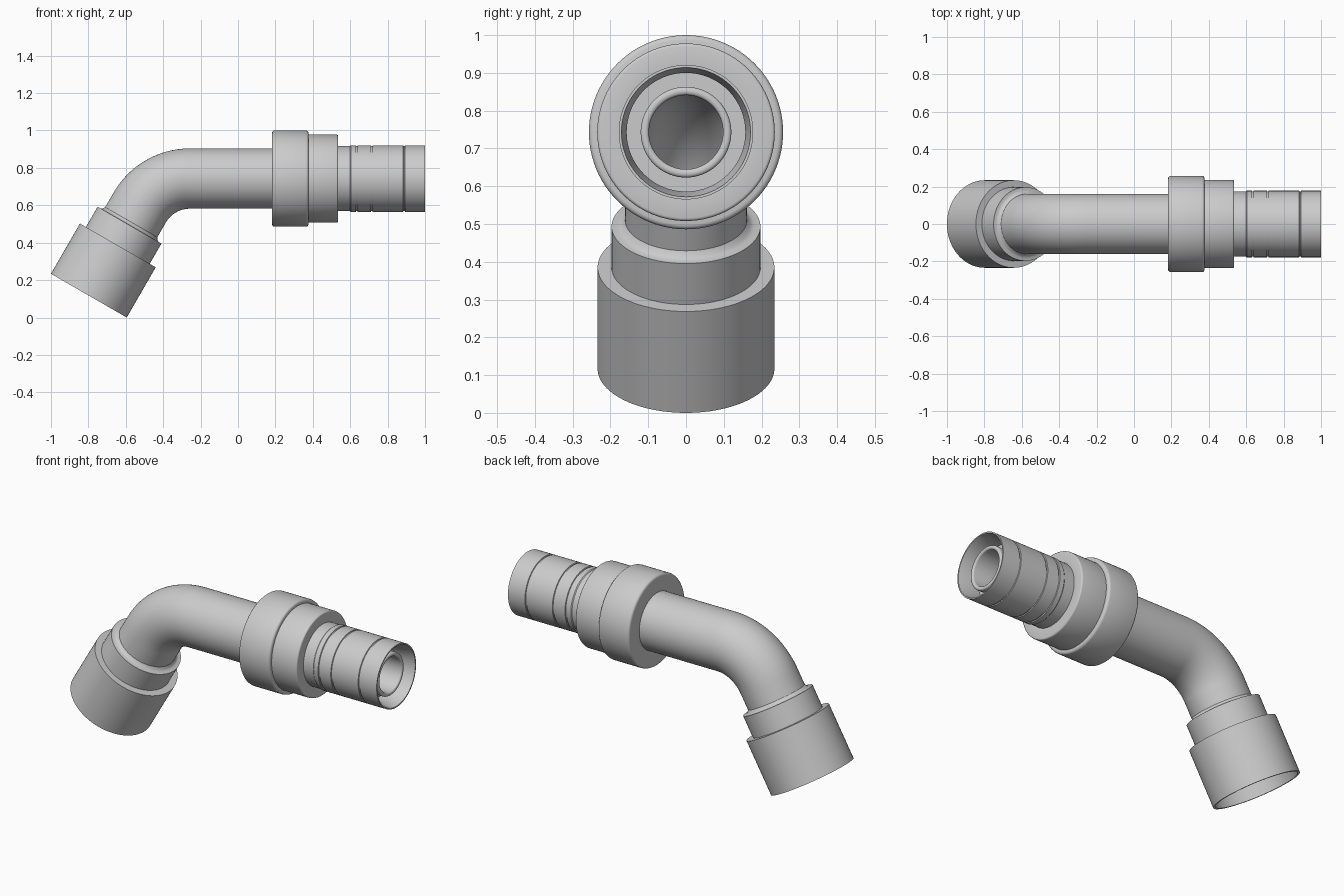
import bpy
import bmesh
import math
from mathutils import Vector

SEGMENTS = 96
AXIS_Z = 0.743
PIPE_R, BORE_R = 0.161, 0.098
BEND_R, BEND_ANGLE = 0.31, math.radians(60)
SOCKET_END = Vector((-0.7975, 0, 0.117))
SOCKET_DIR = Vector((math.cos(BEND_ANGLE), 0, math.sin(BEND_ANGLE)))
X_AXIS = Vector((1, 0, 0))

cube = bpy.data.objects.get("Cube")
if cube:
    bpy.data.objects.remove(cube, do_unlink=True)

steel = bpy.data.materials.new("grey_steel")
steel.use_nodes = True
steel.diffuse_color = (0.6, 0.6, 0.6, 1)
steel.node_tree.nodes["Principled BSDF"].inputs["Base Color"].default_value = (0.6, 0.6, 0.6, 1)


def ring_solid(name, stations, bevel=0):
    """Join a closed loop of rings, each given as (centre, axis, radius)."""
    bm = bmesh.new()
    rings = []
    for centre, axis, radius in stations:
        side = Vector((0, 1, 0))
        up = axis.cross(side)
        ring = []
        for i in range(SEGMENTS):
            a = math.tau * i / SEGMENTS
            ring.append(bm.verts.new(centre + radius * (math.cos(a) * side + math.sin(a) * up)))
        rings.append(ring)
    for k, ring in enumerate(rings):
        following = rings[(k + 1) % len(rings)]
        for i in range(SEGMENTS):
            j = (i + 1) % SEGMENTS
            bm.faces.new((ring[i], ring[j], following[j], following[i]))
    bmesh.ops.recalc_face_normals(bm, faces=bm.faces)
    mesh = bpy.data.meshes.new(name)
    bm.to_mesh(mesh)
    bm.free()
    mesh.materials.append(steel)
    obj = bpy.data.objects.new(name, mesh)
    bpy.context.collection.objects.link(obj)
    bpy.ops.object.select_all(action='DESELECT')
    obj.select_set(True)
    bpy.context.view_layer.objects.active = obj
    if bevel:
        mod = obj.modifiers.new("rounded_edges", 'BEVEL')
        mod.width = bevel
        mod.segments = 3
        mod.limit_method = 'ANGLE'
        mod.angle_limit = math.radians(40)
        bpy.ops.object.modifier_apply(modifier=mod.name)
    bpy.ops.object.shade_smooth_by_angle(angle=math.radians(32))
    return obj


def turned(name, origin, axis, profile, bevel=0):
    """Turn a closed (distance, radius) profile around an axis."""
    return ring_solid(name, [(origin + axis * d, axis, r) for d, r in profile], bevel)


# Bent pipe: straight run, elbow and short tail, hollow all through
tangent_x = -0.257
path = [(Vector((0.5, 0, AXIS_Z)), X_AXIS)]
for i in range(25):
    a = BEND_ANGLE * i / 24
    centre = Vector((tangent_x - BEND_R * math.sin(a), 0, AXIS_Z - BEND_R + BEND_R * math.cos(a)))
    path.append((centre, Vector((math.cos(a), 0, math.sin(a)))))
path.append((SOCKET_END + SOCKET_DIR * 0.24, SOCKET_DIR))
outside = [(c, d, PIPE_R) for c, d in path]
inside = [(c, d, BORE_R) for c, d in reversed(path)]
ring_solid("bent_pipe", outside + inside)

# Stepped socket on the lower end, with a small weld fillet against the pipe
turned("stepped_socket", SOCKET_END, SOCKET_DIR, [
    (0, 0.222), (0, 0.234), (0.31, 0.234), (0.31, 0.197), (0.435, 0.197),
    (0.435, 0.180), (0.440, 0.170), (0.455, 0.160), (0.455, 0.14),
    (0.25, 0.14), (0.25, 0.212)])

# Two-step nut
main_axis = Vector((0, 0, AXIS_Z))
turned("nut_large_step", main_axis, X_AXIS, [
    (0.182, 0.15), (0.182, 0.257), (0.377, 0.257), (0.377, 0.15)], 0.013)
turned("nut_small_step", main_axis, X_AXIS, [
    (0.3, 0.15), (0.3, 0.235), (0.535, 0.235), (0.535, 0.15)], 0.008)

# Grooved sleeve with a flared mouth
SLEEVE_R = 0.178
sleeve = [(0.5, 0.13), (0.5, SLEEVE_R - 0.004), (0.598, SLEEVE_R - 0.004), (0.603, SLEEVE_R)]
for groove in (0.635, 0.715, 0.888):
    sleeve += [(groove - 0.005, SLEEVE_R), (groove - 0.003, SLEEVE_R - 0.005),
               (groove + 0.003, SLEEVE_R - 0.005), (groove + 0.005, SLEEVE_R)]
sleeve += [(1, SLEEVE_R), (1, 0.171), (0.93, 0.157), (0.88, 0.157), (0.88, 0.11), (0.5, 0.11)]
turned("grooved_sleeve", main_axis, X_AXIS, sleeve)

# Inner nipple with a rounded lip
turned("inner_nipple", main_axis, X_AXIS, [
    (0.5, BORE_R), (0.5, 0.12), (0.966, 0.12), (0.966, BORE_R)], 0.009)
